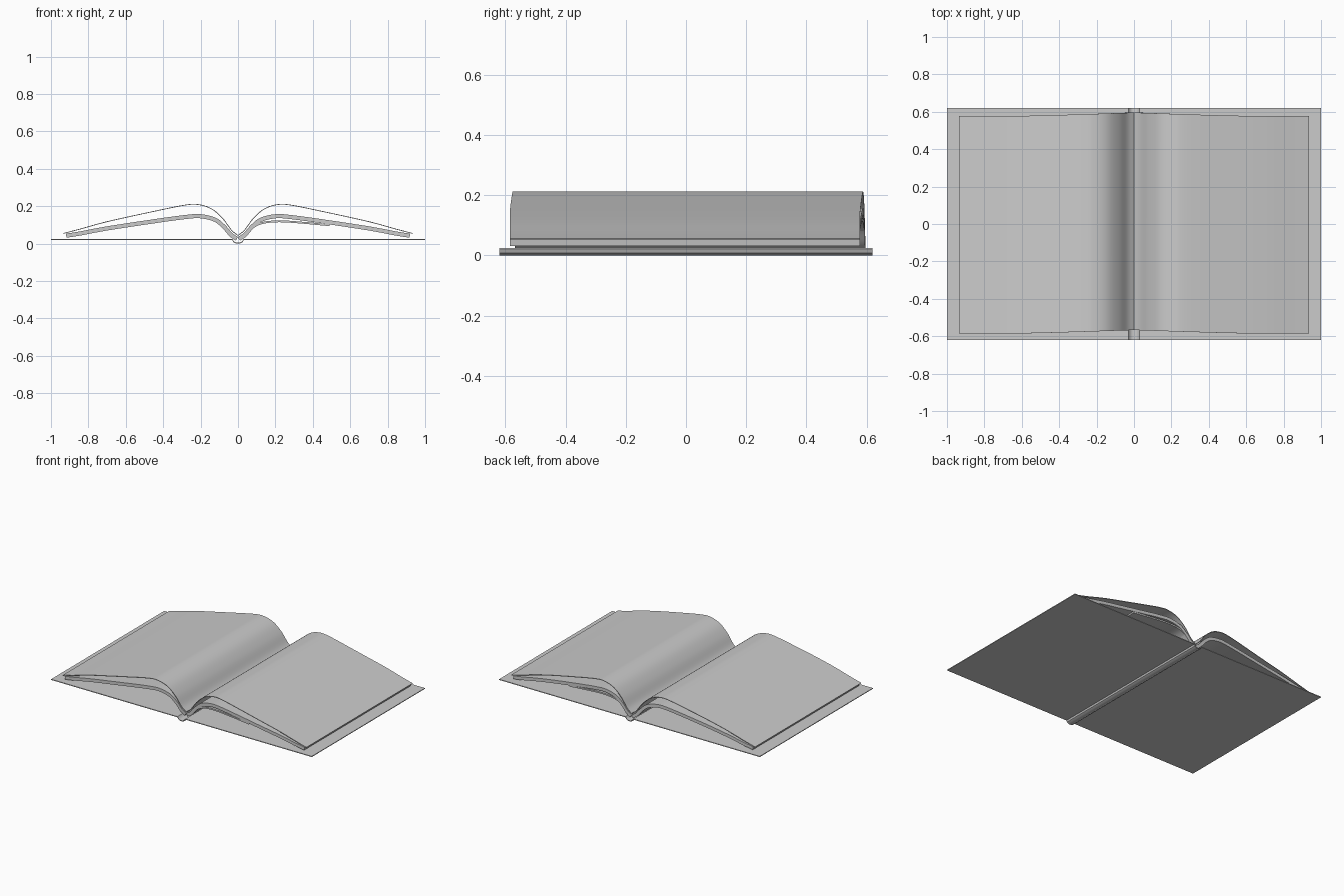
import bpy
from mathutils import Vector

if "Cube" in bpy.data.objects:
    bpy.data.objects.remove(bpy.data.objects["Cube"])


def curve(pts, steps=5):
    """Smooth curve through the (x, z) control points."""
    p = [Vector(q) for q in pts]
    p = [2 * p[0] - p[1]] + p + [2 * p[-1] - p[-2]]
    out = []
    for a, b, c, d in zip(p, p[1:], p[2:], p[3:]):
        for i in range(steps):
            t = i / steps
            out.append(0.5 * (2 * b + (c - a) * t + (2 * a - 5 * b + 4 * c - d) * t * t
                              + (3 * b - a - 3 * c + d) * t ** 3))
    return out + [p[-2]]


def strip(name, line, thick, y0, y1, bow=0.0, side=1):
    """Extrude a profile along y, with thickness hanging below the line."""
    verts, faces = [], []
    n = len(line)
    for i, p in enumerate(line):
        tan = (line[min(i + 1, n - 1)] - line[max(i - 1, 0)]).normalized()
        low = p + Vector((tan.y, -tan.x)) * thick
        dy = bow * max(0.0, 1 - abs(p.x) / 0.6) ** 1.2
        for q in (p, low):
            x = max(q.x, 0.0) if bow else q.x
            verts += [(side * x, y0 + dy, q.y), (side * x, y1 + dy, q.y)]
    for i in range(n - 1):
        a, b = 4 * i, 4 * i + 4
        faces += [(a, b, b + 1, a + 1), (a + 2, a + 3, b + 3, b + 2),
                  (a, a + 2, b + 2, b), (a + 1, b + 1, b + 3, a + 3)]
    e = 4 * (n - 1)
    faces += [(0, 1, 3, 2), (e, e + 2, e + 3, e + 1)]
    if side < 0:
        faces = [f[::-1] for f in faces]
    me = bpy.data.meshes.new(name)
    me.from_pydata(verts, [], faces)
    ob = bpy.data.objects.new(name, me)
    bpy.context.collection.objects.link(ob)
    bpy.context.view_layer.objects.active = ob
    ob.select_set(True)
    bpy.ops.object.shade_smooth_by_angle(angle=0.6)
    ob.select_set(False)
    return ob


# Cover: two flat boards joined by a shallow rounded spine
cover = [(-1, .024), (-.03, .024), (-.022, .012), (-.01, .005),
         (.01, .005), (.022, .012), (.03, .024), (1, .024)]
strip("cover", [Vector(p) for p in cover], 0.005, -.62, .62)

# Page profiles running from the gutter to the outer edge
block = [(0, .035), (.03, .055), (.07, .10), (.12, .138), (.2, .157), (.28, .153),
         (.45, .130), (.7, .092), (.85, .064), (.92, .053)]
top = [(0, .045), (.035, .075), (.08, .135), (.14, .187), (.21, .210), (.28, .208),
       (.45, .174), (.7, .119), (.85, .078), (.935, .056)]
under = [(0, .03), (.04, .055), (.08, .092), (.13, .115), (.22, .124), (.35, .116), (.49, .103)]

for side, label in ((-1, "left"), (1, "right")):
    strip(label + "_page_block", curve(block), 0.022, -.585, .578, .018, side)
    strip(label + "_top_page", curve(top), 0.004, -.585, .578, .018, side)

# Loose pages below the right-hand block
strip("right_loose_pages", curve(under), 0.010, -.583, .576, .018, 1)
